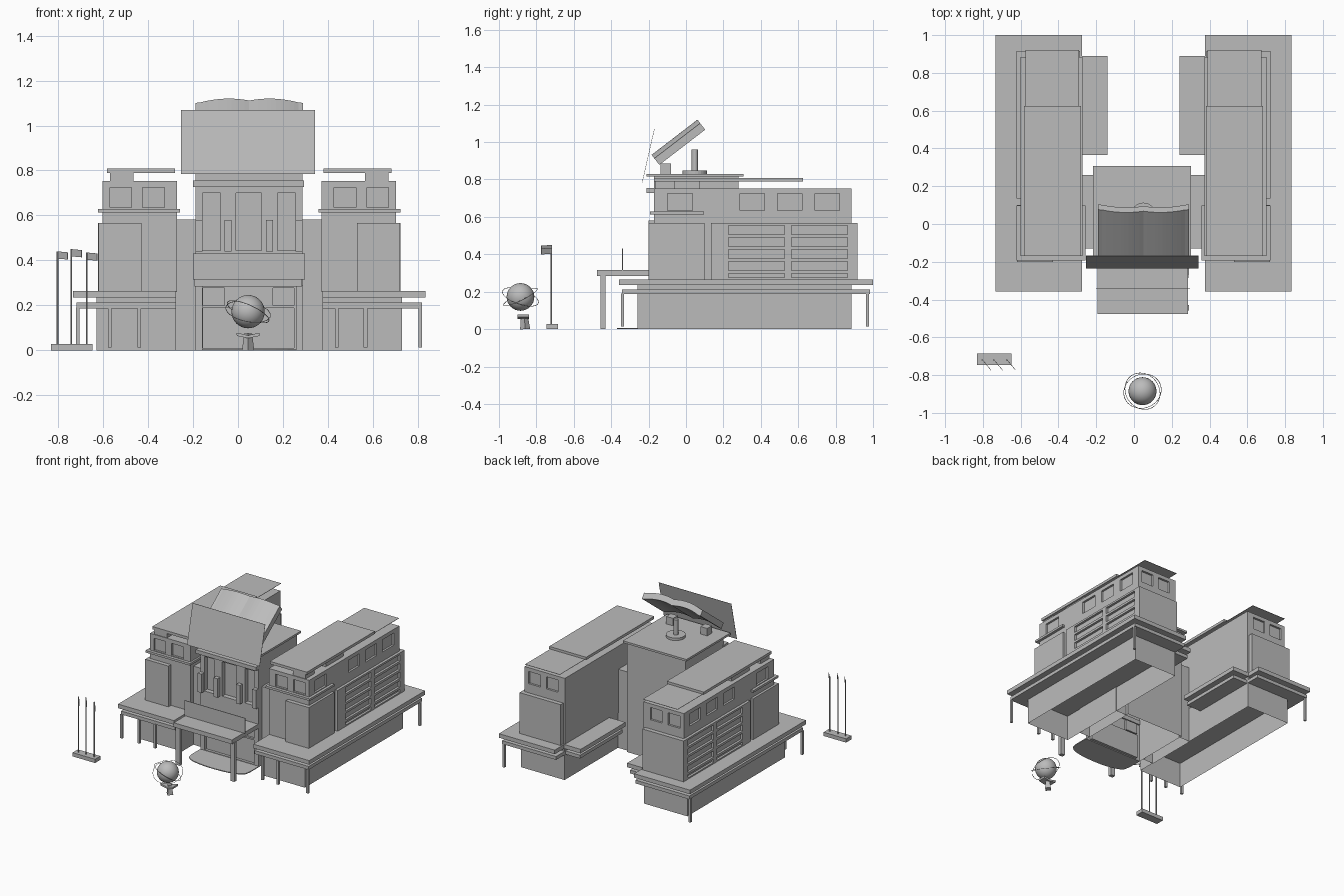
import bpy, bmesh, math
from mathutils import Matrix, Vector

if "Cube" in bpy.data.objects:
    bpy.data.objects.remove(bpy.data.objects["Cube"])

grey = bpy.data.materials.new("plain grey")
grey.use_nodes = True
COLOR = (0.5, 0.5, 0.5, 1)
grey.diffuse_color = COLOR
grey.node_tree.nodes["Principled BSDF"].inputs["Base Color"].default_value = COLOR
CX = 0.05  # symmetry axis of the building


def finish(name, bm):
    bmesh.ops.recalc_face_normals(bm, faces=bm.faces[:])
    mesh = bpy.data.meshes.new(name)
    bm.to_mesh(mesh)
    bm.free()
    mesh.materials.append(grey)
    ob = bpy.data.objects.new(name, mesh)
    bpy.context.collection.objects.link(ob)
    return ob


def add_box(bm, x, y, z):
    size = Vector((x[1] - x[0], y[1] - y[0], z[1] - z[0]))
    mid = Vector((x[0] + x[1], y[0] + y[1], z[0] + z[1])) / 2
    bmesh.ops.create_cube(bm, size=1, matrix=Matrix.Translation(mid) @ Matrix.Diagonal((*size, 1)))


def box(name, x, y, z, cuts=(), open_bottom=False):
    bm = bmesh.new()
    add_box(bm, x, y, z)
    ob = finish(name, bm)
    if cuts:
        bm = bmesh.new()
        for c in cuts:
            add_box(bm, *c)
        cutter = finish("cutter", bm)
        cutter.hide_render = True
        mod = ob.modifiers.new("openings", "BOOLEAN")
        mod.operation = "DIFFERENCE"
        mod.solver = "EXACT"
        mod.object = cutter
        bpy.context.view_layer.objects.active = ob
        bpy.ops.object.modifier_apply(modifier=mod.name)
        bpy.data.objects.remove(cutter)
    if open_bottom:
        bm = bmesh.new()
        bm.from_mesh(ob.data)
        low = [f for f in bm.faces if f.normal.z < -0.9 and f.calc_center_median().z < z[0] + 0.001]
        bmesh.ops.delete(bm, geom=low, context="FACES_ONLY")
        bm.to_mesh(ob.data)
        bm.free()
    return ob


def rod(name, a, b, r1, r2=None, sides=12):
    a, b = Vector(a), Vector(b)
    bm = bmesh.new()
    turn = (b - a).to_track_quat("Z", "Y").to_matrix().to_4x4()
    bmesh.ops.create_cone(bm, cap_ends=True, segments=sides, radius1=r1, radius2=r1 if r2 is None else r2,
                          depth=(b - a).length, matrix=Matrix.Translation((a + b) / 2) @ turn)
    return finish(name, bm)


def prism(name, profile, offset):
    bm = bmesh.new()
    face = bm.faces.new([bm.verts.new(p) for p in profile])
    new = bmesh.ops.extrude_face_region(bm, geom=[face])["geom"]
    bmesh.ops.translate(bm, verts=[v for v in new if isinstance(v, bmesh.types.BMVert)], vec=offset)
    return finish(name, bm)


# Two wings, mirrored about the building axis
for side in ("right", "left"):
    def X(a, b, s=side):
        return (a, b) if s == "right" else (2 * CX - b, 2 * CX - a)

    box(side + "_ground_floor", X(-0.63, -0.275), (-0.26, 0.885), (0, 0.25), open_bottom=True)
    # Stacked deck slabs with an inner landing
    for part, d, z in (("deck", 0, (0.235, 0.265)), ("lower_deck", 0.015, (0.187, 0.212))):
        box(f"{side}_{part}", X(-0.733 + d, -0.275), (-0.357 + d, 1 - d), z)
        box(f"{side}_{part}_landing", X(-0.276, -0.14 - d), (0.365 + d, 0.89 - d), z)

    # Upper floors with square windows on three faces
    wz, deep = (0.635, 0.725), 0.015
    cuts = [(X(-0.7, -0.602 + deep), y, wz)
            for y in ((-0.1, 0.035), (0.29, 0.42), (0.49, 0.62), (0.69, 0.82))]
    for x in ((-0.57, -0.473), (-0.425, -0.327)):
        cuts += [(X(*x), (-0.3, -0.17 + deep), wz), (X(*x), (0.885 - deep, 1), wz)]
    box(side + "_wing", X(-0.602, -0.272), (-0.17, 0.885), (0.26, 0.753), cuts)

    # Thick side wall with rows of long slots
    cuts = []
    for row in range(5):
        top = 0.553 - row * 0.064
        for y in ((0.227, 0.527), (0.564, 0.864)):
            cuts.append((X(-0.7, -0.62 + deep), y, (max(top - 0.047, 0.275), top)))
    box(side + "_slotted_wall", X(-0.622, -0.285), (0.135, 0.917), (0.262, 0.567), cuts)
    box(side + "_corner_block", X(-0.62, -0.43), (-0.2, 0.1), (0.262, 0.567))
    box(side + "_window_ledge", X(-0.622, -0.258), (-0.192, 0.097), (0.613, 0.629))

    # Roof
    for i, y in enumerate(((-0.165, -0.06), (0.07, 0.28))):
        box(f"{side}_roof_block_{i}", X(-0.57, -0.465), y, (0.75, 0.79))
    box(side + "_roof", X(-0.583, -0.28), (-0.17, 0.625), (0.788, 0.808))
    box(side + "_roof_sheet", X(-0.575, -0.29), (0.62, 0.92), (0.788, 0.79))

    # Link between wing and tower
    box(side + "_link", X(-0.28, -0.185), (-0.13, 0.26), (0, 0.582), open_bottom=True)
    box(side + "_canopy_column", X(-0.19, -0.157), (-0.457, -0.43), (0, 0.29))

# Slim posts below the decks
for i, (x, y) in enumerate(((-0.713, -0.34), (-0.57, -0.34), (-0.44, -0.34), (0.44, -0.34),
                            (0.567, -0.34), (0.81, -0.34), (-0.713, 0.97), (0.81, 0.97))):
    box(f"deck_post_{i}", (x - 0.008, x + 0.008), (y - 0.008, y + 0.008), (0.013, 0.19))

# Central tower with tall windows and entrance
cuts = [(x, (-0.3, -0.135), (0.445, 0.7)) for x in ((-0.157, -0.078), (-0.01, 0.105), (0.175, 0.255))]
cuts += [((-0.155, 0.25), (-0.3, -0.15), (0.01, 0.188))]
cuts += [(x, (-0.3, -0.155), (0.2, 0.277)) for x in ((-0.155, -0.06), (0.155, 0.25))]
box("tower", (-0.19, 0.288), (-0.17, 0.28), (0, 0.82), cuts, open_bottom=True)
for i, x in enumerate((-0.174, -0.044, 0.14, 0.272)):
    box(f"tower_pillar_{i}", (x - 0.016, x + 0.016), (-0.2, -0.165), (0.44, 0.58))
box("tower_eave", (-0.2, 0.293), (-0.21, -0.16), (0.727, 0.755))
box("tower_roof", (-0.218, 0.302), (-0.21, 0.307), (0.815, 0.83))

# Entrance canopy with screen and paved floor
box("canopy", (-0.193, 0.285), (-0.477, -0.16), (0.285, 0.317))
box("canopy_screen", (-0.2, 0.297), (-0.342, -0.338), (0.316, 0.43))
arc = [(CX - 0.24 * math.cos(t), -0.27 - 0.1 * math.sin(t) ** 0.6, 0)
       for t in [math.pi * i / 12 for i in range(1, 12)]]
prism("entrance_floor", [(-0.19, -0.165, 0), (-0.19, -0.27, 0)] + arc + [(0.29, -0.27, 0), (0.29, -0.165, 0)],
      (0, 0, 0.006))

# Open book sculpture on the roof, with a flat sign board before it
along = Vector((0, 0.245, 0.188))
normal = Vector((0, -0.61, 0.79))
origin = Vector((0, -0.14, 0.875))
upper, lower = [], []
for i in range(25):
    u = i / 12 - 1
    wave = 0.028 * math.sin(math.pi * min(1, 0.18 + 0.85 * abs(u))) ** 0.8 if abs(u) < 0.96 else 0.004
    x = Vector((CX + 0.24 * u, 0, 0))
    upper.append(origin + x + normal * (0.044 + wave))
    lower.append(origin + x + normal * wave)
prism("roof_book", upper + lower[::-1], along)
board = [(-0.253, -0.235, 0.785), (0.342, -0.235, 0.785), (0.342, -0.17, 1.07), (-0.253, -0.17, 1.07)]
prism("sign_board", board, (0, 0.002, 0))
rod("book_stand_disc", (CX, 0.047, 0.828), (CX, 0.047, 0.848), 0.066, sides=24)
rod("book_stand", (CX, 0.047, 0.84), (CX, 0.047, 0.96), 0.017, sides=16)
for i, x in enumerate((-0.09, 0.19)):
    box(f"book_support_{i}", (x - 0.028, x + 0.028), (-0.135, -0.08), (0.828, 0.885))

# Globe monument with orbit rings
centre = Vector((0.045, -0.885, 0.172))
bm = bmesh.new()
bmesh.ops.create_uvsphere(bm, u_segments=32, v_segments=16, radius=0.074, matrix=Matrix.Translation(centre))
globe = finish("globe", bm)
globe.data.shade_smooth()
rod("globe_pedestal", (0.045, -0.86, 0), (0.045, -0.865, 0.075), 0.027, 0.018, sides=4)
pages = [(-0.052, 0.078), (-0.02, 0.072), (0, 0.066), (0.02, 0.072), (0.052, 0.078),
         (0.05, 0.064), (0, 0.054), (-0.05, 0.064)]
prism("globe_book", [(0.045 + x, -0.9, z) for x, z in pages], (0, 0.06, 0))
for i, (tilt, lean) in enumerate(((0.45, 0.2), (-0.3, 0.42))):
    bpy.ops.mesh.primitive_torus_add(location=centre, rotation=(tilt, lean, 0), major_radius=0.101,
                                     minor_radius=0.0015, major_segments=40, minor_segments=6)
    ring = bpy.context.object
    ring.name = f"globe_ring_{i}"
    ring.data.materials.append(grey)

# Flagpoles on a shared plinth
box("flag_plinth", (-0.832, -0.648), (-0.747, -0.685), (0, 0.028))
for i, (x, top) in enumerate(((-0.803, 0.44), (-0.742, 0.45), (-0.673, 0.435))):
    rod(f"flagpole_{i}", (x, -0.72, 0.02), (x, -0.72, top), 0.004, sides=8)
    flag = [(x, -0.72, top), (x + 0.045, -0.775, top - 0.004), (x + 0.045, -0.775, top - 0.036),
            (x, -0.72, top - 0.032)]
    prism(f"flag_{i}", flag, (0.002, 0.002, 0))
